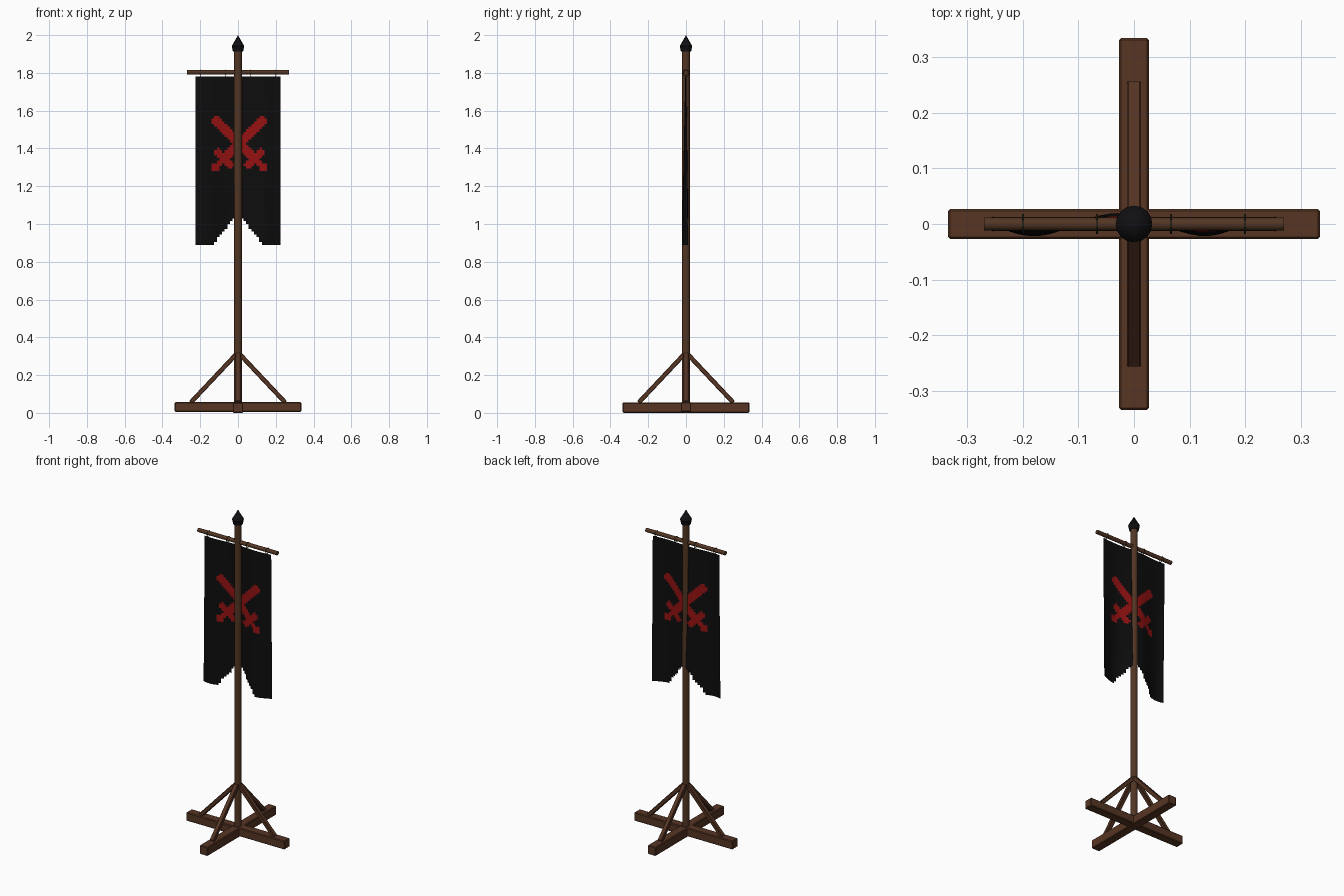
import bpy, bmesh, math
from mathutils import Vector

cube = bpy.data.objects.get("Cube")
if cube:
    bpy.data.objects.remove(cube, do_unlink=True)


def material(name, rgb):
    m = bpy.data.materials.new(name)
    m.use_nodes = True
    m.diffuse_color = (*rgb, 1)
    bsdf = next(n for n in m.node_tree.nodes if n.type == 'BSDF_PRINCIPLED')
    bsdf.inputs["Base Color"].default_value = (*rgb, 1)
    return m


WOOD = material("brown wood", (0.095, 0.036, 0.017))
POLE_WOOD = material("pole wood", (0.085, 0.036, 0.017))
IRON = material("black iron", (0.005, 0.005, 0.006))
CLOTH = material("black cloth", (0.004, 0.004, 0.004))
RED = material("red emblem", (0.30, 0.006, 0.006))
ROPE = material("dark rope", (0.04, 0.035, 0.015))


def finish(name, mat, smooth=False):
    ob = bpy.context.object
    ob.name = name
    ob.data.materials.append(mat)
    if smooth:
        bpy.ops.object.shade_smooth_by_angle(angle=math.radians(40))
    return ob


def timber(name, centre, size, angles=(0, 0, 0), bevel=0.004):
    bpy.ops.mesh.primitive_cube_add(size=1, location=centre, rotation=angles)
    ob = finish(name, WOOD)
    ob.scale = size
    bpy.ops.object.transform_apply(location=False, rotation=False, scale=True)
    mod = ob.modifiers.new("soft edges", 'BEVEL')
    mod.width = bevel
    mod.segments = 1
    return ob


def rod(name, mat, r1, r2, z0, z1, sides=16):
    bpy.ops.mesh.primitive_cone_add(vertices=sides, radius1=r1, radius2=r2,
                                    depth=z1 - z0, location=(0, 0, (z0 + z1) / 2))
    return finish(name, mat, True)


# Crossed foot beams
timber("foot_beam_side", (0, 0, 0.031), (0.67, 0.054, 0.052))
timber("foot_beam_front_back", (0, 0, 0.0275), (0.054, 0.67, 0.055))

# Four diagonal braces leaning on the pole
foot, head = Vector((0.25, 0, 0.055)), Vector((0.008, 0, 0.312))
lean = math.atan2(head.x - foot.x, head.z - foot.z)
for i, side in enumerate(("left", "back", "right", "front")):
    turn = i * math.pi / 2
    mid = (foot + head) / 2
    place = (mid.x * math.cos(turn), mid.x * math.sin(turn), mid.z)
    timber("brace_" + side, place, (0.024, 0.026, (head - foot).length),
           (0, lean, turn), 0.003)

# Upright pole, spear-like finial and crossbar
rod("pole", POLE_WOOD, 0.021, 0.021, 0.006, 1.93)
rod("finial_base", IRON, 0.027, 0.033, 1.913, 1.942)
rod("finial_tip", IRON, 0.033, 0, 1.942, 2.0)
bar = rod("crossbar", POLE_WOOD, 0.012, 0.012, -0.27, 0.27, 12)
bar.rotation_euler = (0, math.pi / 2, 0)
bar.location = (0, 0, 1.803)

# Rope rings holding the cloth
for i in range(4):
    bpy.ops.mesh.primitive_torus_add(
        location=(-0.2 + i * 0.4 / 3, 0, 1.8), rotation=(0, math.pi / 2, 0),
        major_radius=0.0165, minor_radius=0.002,
        major_segments=16, minor_segments=6)
    finish("ring_%d" % (i + 1), ROPE, True)

# Banner: a wavy cloth of square cells with a notched lower edge
COLS, ROWS = 32, 64
WIDTH, TOP, HEIGHT = 0.45, 1.78, 0.89


def cloth_point(c, r):
    x = (c / COLS - 0.5) * WIDTH
    t = r / ROWS
    wave = math.cos(math.tau * (x - 0.125) / 0.305)
    return (x, -(0.004 + 0.018 * t) * wave, TOP - HEIGHT * t)


def in_notch(c, r):
    d = abs(c + 0.5 - COLS / 2)
    return ROWS - r <= min(11, round((9.5 - d) * 1.3))


def in_sword(i, j):
    along, across = i + j, abs(i - j)
    blade = -10 <= along <= 19 and across <= 2
    guard = -13 <= along <= -10 and across <= 6
    grip = along < -10 and across <= 1
    pommel = along <= -17 and across <= 2
    return max(abs(i), abs(j)) <= 10 and (blade or guard or grip or pommel)


bm = bmesh.new()
grid = [[bm.verts.new(cloth_point(c, r)) for c in range(COLS + 1)]
        for r in range(ROWS + 1)]
for r in range(ROWS):
    for c in range(COLS):
        if in_notch(c, r):
            continue
        f = bm.faces.new((grid[r + 1][c], grid[r + 1][c + 1],
                          grid[r][c + 1], grid[r][c]))
        i, j = c - 16, 25 - r
        f.material_index = int(in_sword(i, j) or in_sword(-i, j))
        f.smooth = True
bmesh.ops.delete(bm, geom=[v for v in bm.verts if not v.link_faces], context='VERTS')
mesh = bpy.data.meshes.new("banner")
bm.to_mesh(mesh)
bm.free()
mesh.materials.append(CLOTH)
mesh.materials.append(RED)
bpy.context.collection.objects.link(bpy.data.objects.new("banner", mesh))
